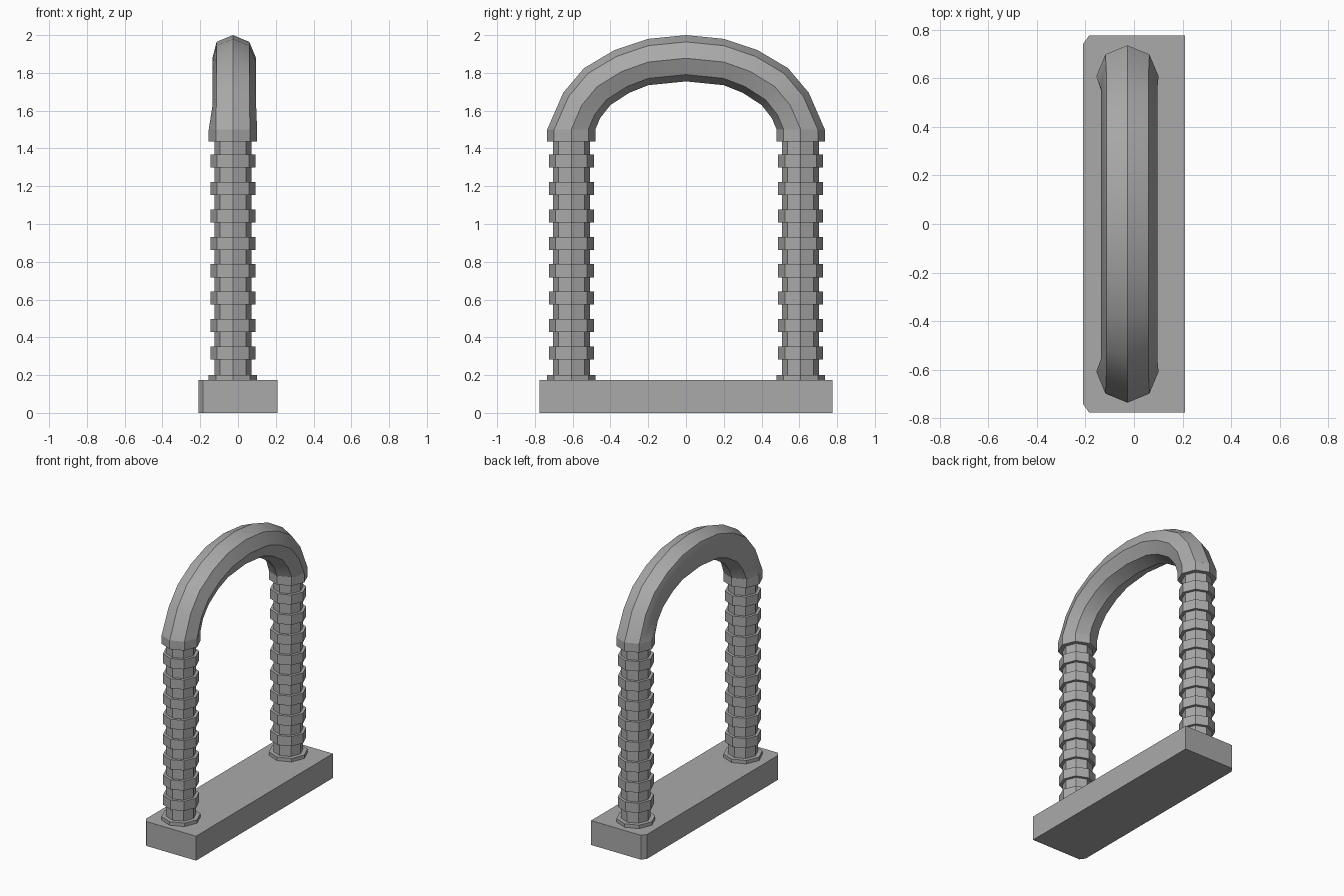
import bpy
import bmesh
from math import cos, sin, tau, radians
from mathutils import Vector

cube = bpy.data.objects.get("Cube")
if cube:
    bpy.data.objects.remove(cube)

GREY = (0.4, 0.4, 0.4, 1)
stone = bpy.data.materials.new("plain grey")
stone.use_nodes = True
stone.diffuse_color = GREY
stone.node_tree.nodes["Principled BSDF"].inputs["Base Color"].default_value = GREY

CX = -0.027      # x of the columns and arch
COL_Y = 0.607    # distance of each column from the middle
BASE_TOP = 0.175
SPRING = 1.5     # height where the arch starts


def finish(name, bm):
    bmesh.ops.recalc_face_normals(bm, faces=bm.faces[:])
    mesh = bpy.data.meshes.new(name)
    bm.to_mesh(mesh)
    bm.free()
    mesh.materials.append(stone)
    obj = bpy.data.objects.new(name, mesh)
    bpy.context.collection.objects.link(obj)
    return obj


def loft(name, rings):
    """Skin a row of closed point rings and cap both ends."""
    bm = bmesh.new()
    rows = [[bm.verts.new(p) for p in ring] for ring in rings]
    n = len(rows[0])
    for a, b in zip(rows, rows[1:]):
        for i in range(n):
            j = (i + 1) % n
            bm.faces.new((a[i], a[j], b[j], b[i]))
    bm.faces.new(rows[0])
    bm.faces.new(rows[-1])
    return finish(name, bm)


def octagon(y, z, r):
    return [(CX + r * cos(tau * i / 8), y + r * sin(tau * i / 8), z) for i in range(8)]


# Base slab, with the two vertical corners on -x cut off
W, L = 0.21, 0.775
outline = [(W, -L), (W, L), (-W + 0.025, L), (-W, L - 0.035),
           (-W, -L + 0.035), (-W + 0.025, -L)]
loft("base", [[(x, y, z) for x, y in outline] for z in (0, BASE_TOP)])

# Ribbed octagonal columns: (bottom, top, radius) of each rib
CORE, RIB, COLLAR = 0.098, 0.119, 0.128
ribs = [(BASE_TOP, 0.2, COLLAR)]
ribs += [(0.283 + 0.145 * i, 0.352 + 0.145 * i, RIB) for i in range(8)]
ribs += [(1.437, SPRING, COLLAR)]
for name, y in (("front_column", -COL_Y), ("back_column", COL_Y)):
    rings = []
    for low, high, r in ribs:
        rings += [octagon(y, low, CORE), octagon(y, low, r),
                  octagon(y, high, r), octagon(y, high, CORE)]
    loft(name, rings)

# Arch: outer and inner (y, z) points from the back springing to the crown
outer = [(0.735, 1.5), (0.65, 1.695), (0.54, 1.825), (0.38, 1.92), (0.2, 1.98), (0, 2.0)]
inner = [(0.48, 1.5), (0.455, 1.56), (0.4, 1.63), (0.3, 1.695), (0.2, 1.735), (0, 1.755)]
pairs = list(zip(outer, inner))
pairs += [((-o[0], o[1]), (-i[0], i[1])) for o, i in reversed(pairs[:-1])]
rings = []
for k, (o, i) in enumerate(pairs):
    o, i = Vector((0, *o)), Vector((0, *i))
    mid, half = (o + i) / 2, (o - i) / 2
    at_end = k in (0, len(pairs) - 1)
    ring = []
    for s in range(8):
        a = tau * s / 8
        x = (0.128 if at_end else 0.123) * cos(a)
        if not at_end:
            x = max(x, -0.108)   # the -x side is worn flat
        ring.append(mid + half * sin(a) + Vector((CX + x, 0, 0)))
    rings.append(ring)
arch = loft("arch", rings)
bpy.ops.object.select_all(action="DESELECT")
arch.select_set(True)
bpy.context.view_layer.objects.active = arch
bpy.ops.object.shade_smooth_by_angle(angle=radians(35))
